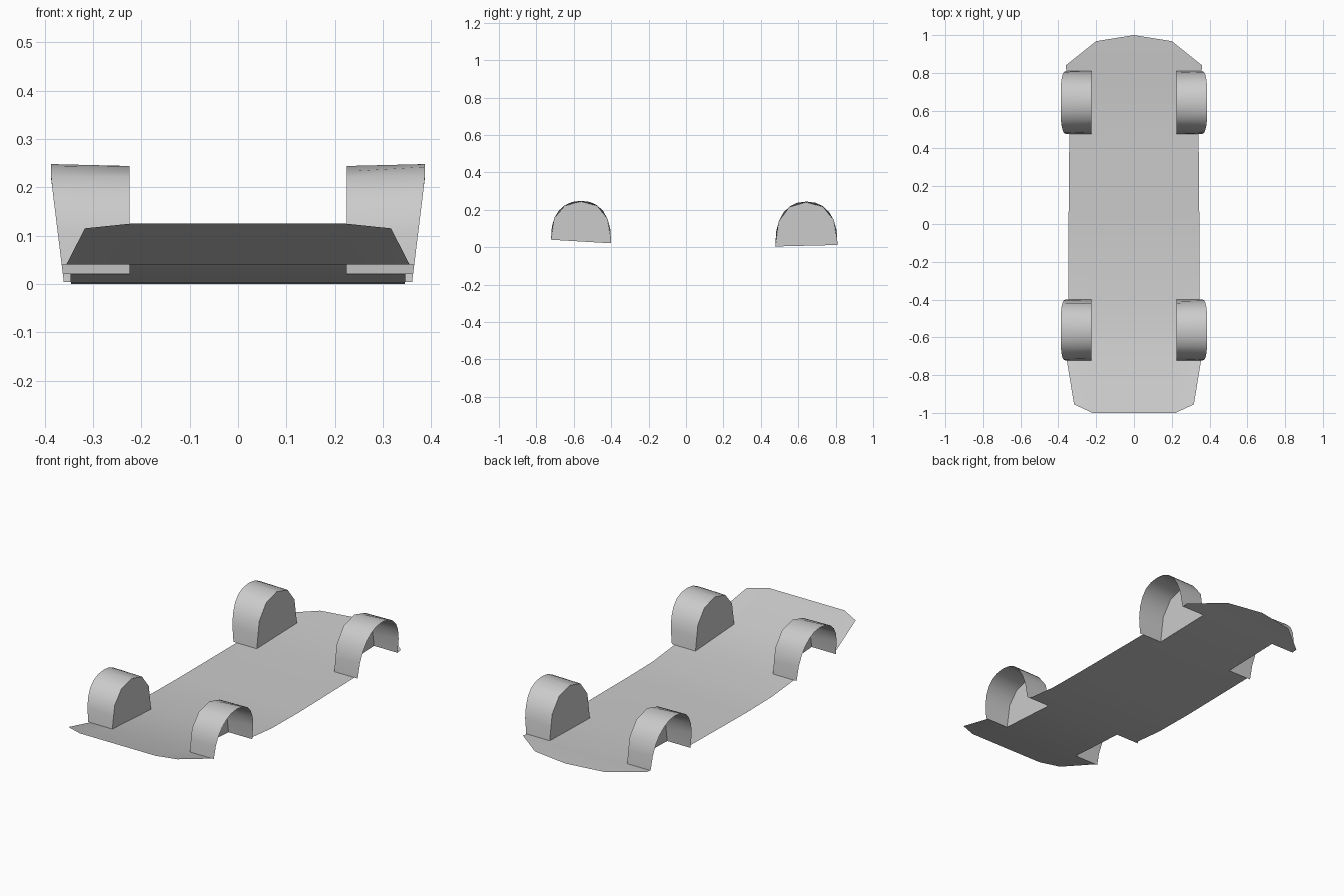
import bpy, bmesh, math

cube = bpy.data.objects.get("Cube")
if cube:
    bpy.data.objects.remove(cube, do_unlink=True)

grey = bpy.data.materials.new("light grey")
grey.use_nodes = True
grey.diffuse_color = (0.6, 0.6, 0.6, 1)
grey.node_tree.nodes["Principled BSDF"].inputs["Base Color"].default_value = (0.6, 0.6, 0.6, 1)

WELL_X = 0.225   # inner wall of every wheel well


def finish(bm, name):
    bmesh.ops.remove_doubles(bm, verts=bm.verts, dist=0.0005)
    mesh = bpy.data.meshes.new(name)
    bm.to_mesh(mesh)
    bm.free()
    mesh.materials.append(grey)
    obj = bpy.data.objects.new(name, mesh)
    bpy.context.collection.objects.link(obj)
    bpy.ops.object.select_all(action='DESELECT')
    bpy.context.view_layer.objects.active = obj
    obj.select_set(True)
    bpy.ops.object.shade_smooth_by_angle(angle=math.radians(35))


# Floor pan stations: y, z, half width, well opening up to the next station
stations = [
    (-1.0, 0.125, 0.22, False),
    (-0.955, 0.115, 0.317, False),
    (-0.722, 0.04, 0.355, True),
    (-0.4, 0.021, 0.347, False),
    (-0.22, 0.003, 0.346, False),
    (0.0, 0.0, 0.346, False),
    (0.477, 0.004, 0.342, True),
    (0.81, 0.012, 0.358, False),
    (0.84, 0.015, 0.36, False),
    (0.968, 0.023, 0.2, False),
    (1.0, 0.025, 0.0, False),
]
bm = bmesh.new()
rows = []
for y, z, w, _ in stations:
    inner = min(WELL_X, w)
    rows.append([bm.verts.new((x, y, z)) for x in (-w, -inner, inner, w)])
for i, (a, b) in enumerate(zip(rows, rows[1:])):
    for j in range(3):
        if stations[i][3] and j != 1:
            continue
        bm.faces.new((a[j], a[j + 1], b[j + 1], b[j]))
finish(bm, "floor_pan")


# Wheel wells: smooth outer rim, coarser inner wall, open to the outside
def wheel_well(name, side, y0, z0, y1, z1, top):
    count = 12
    rim = []
    for k in range(count + 1):
        t = math.pi * k / count
        c, s = math.cos(t), math.sin(t)
        y = (y0 + y1) / 2 - (y1 - y0) / 2 * math.copysign(abs(c) ** 0.9, c)
        base = z0 + (z1 - z0) * (y - y0) / (y1 - y0)
        rim.append((y, base + (top - base) * max(s, 0) ** 0.8))
    wall = list(rim)
    for k in range(1, count, 2):
        wall[k] = tuple((p + q) / 2 for p, q in zip(rim[k - 1], rim[k + 1]))

    bm = bmesh.new()
    outer = [bm.verts.new((side * (0.36 + 0.027 * min(1, z / 0.22)), y, z)) for y, z in rim]
    inside = [bm.verts.new((side * WELL_X, y, z - 0.02 * max(z - 0.05, 0))) for y, z in wall]
    for k in range(count):
        quad = [inside[k], inside[k + 1], outer[k + 1], outer[k]]
        bm.faces.new(quad if side > 0 else quad[::-1])
    bm.faces.new(inside[::-1] if side > 0 else inside)
    bmesh.ops.recalc_face_normals(bm, faces=bm.faces)
    finish(bm, name)


for label, side in (("left", 1), ("right", -1)):
    wheel_well("front_wheel_well_" + label, side, -0.722, 0.04, -0.4, 0.021, 0.248)
    wheel_well("rear_wheel_well_" + label, side, 0.477, 0.004, 0.81, 0.012, 0.244)
